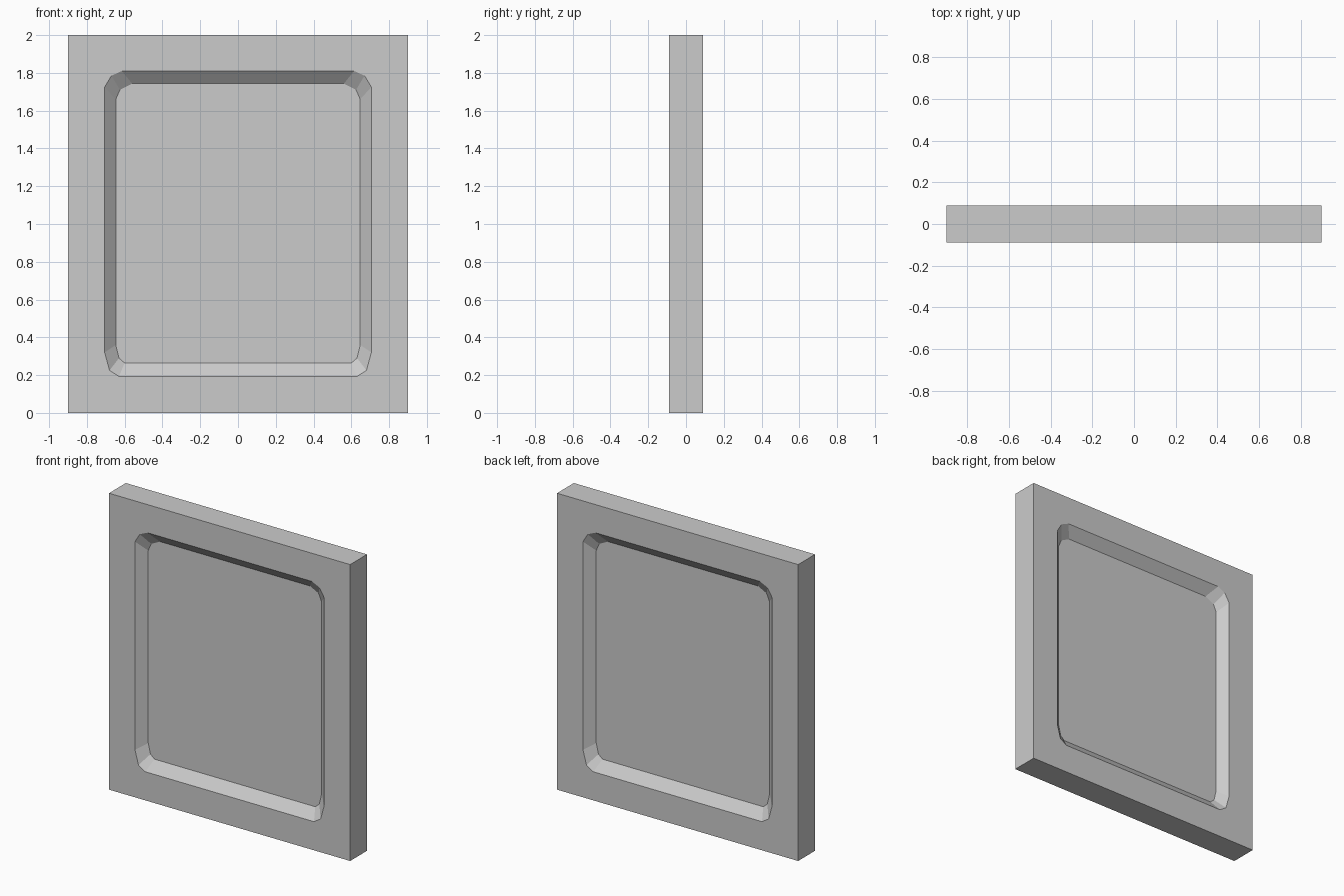
import bpy
import bmesh

cube = bpy.data.objects.get("Cube")
if cube:
    bpy.data.objects.remove(cube, do_unlink=True)

HALF_W, HEIGHT, HALF_T, FLOOR_Y = 0.9, 2.0, 0.09, 0.033

# One grey for the whole slab
grey = bpy.data.materials.new("grey")
grey.use_nodes = True
colour = (0.6, 0.6, 0.6, 1)
grey.diffuse_color = colour
grey.node_tree.nodes["Principled BSDF"].inputs["Base Color"].default_value = colour


def ring(top, bottom):
    """Closed outline from the right-hand corner points, mirrored to -x."""
    def flip(points):
        return [(-x, z) for x, z in reversed(points)]
    return bottom + top + flip(top) + flip(bottom)


# Chamfered recess outlines: rim at the surface, and floor
rim = ring(top=[(0.706, 1.725), (0.67, 1.785), (0.615, 1.81)],
           bottom=[(0.63, 0.193), (0.68, 0.225), (0.706, 0.32)])
floor = ring(top=[(0.647, 1.66), (0.625, 1.71), (0.56, 1.743)],
             bottom=[(0.6, 0.264), (0.63, 0.29), (0.647, 0.36)])
corners = [(HALF_W, 0), (HALF_W, HEIGHT), (-HALF_W, HEIGHT), (-HALF_W, 0)]

bm = bmesh.new()
edges_of_slab = []
for side in (-1, 1):
    outer = [bm.verts.new((x, side * HALF_T, z)) for x, z in corners]
    lip = [bm.verts.new((x, side * HALF_T, z)) for x, z in rim]
    base = [bm.verts.new((x, side * FLOOR_Y, z)) for x, z in floor]
    n = len(lip)
    # Flat border: a fan at each corner and a strip along each edge
    for c in range(4):
        a, b, d = lip[3 * c:3 * c + 3]
        bm.faces.new((outer[c], a, b))
        bm.faces.new((outer[c], b, d))
        bm.faces.new((outer[c], d, lip[(3 * c + 3) % n], outer[(c + 1) % 4]))
    # Sloped recess walls and flat recess floor
    for i in range(n):
        j = (i + 1) % n
        bm.faces.new((lip[i], lip[j], base[j], base[i]))
    bm.faces.new(base)
    edges_of_slab.append(outer)

# Outer sides of the slab
front, back = edges_of_slab
for i in range(4):
    j = (i + 1) % 4
    bm.faces.new((front[i], front[j], back[j], back[i]))
bmesh.ops.recalc_face_normals(bm, faces=bm.faces[:])

mesh = bpy.data.meshes.new("recessed_panel")
bm.to_mesh(mesh)
bm.free()
mesh.materials.append(grey)
panel = bpy.data.objects.new("recessed_panel", mesh)
bpy.context.collection.objects.link(panel)
